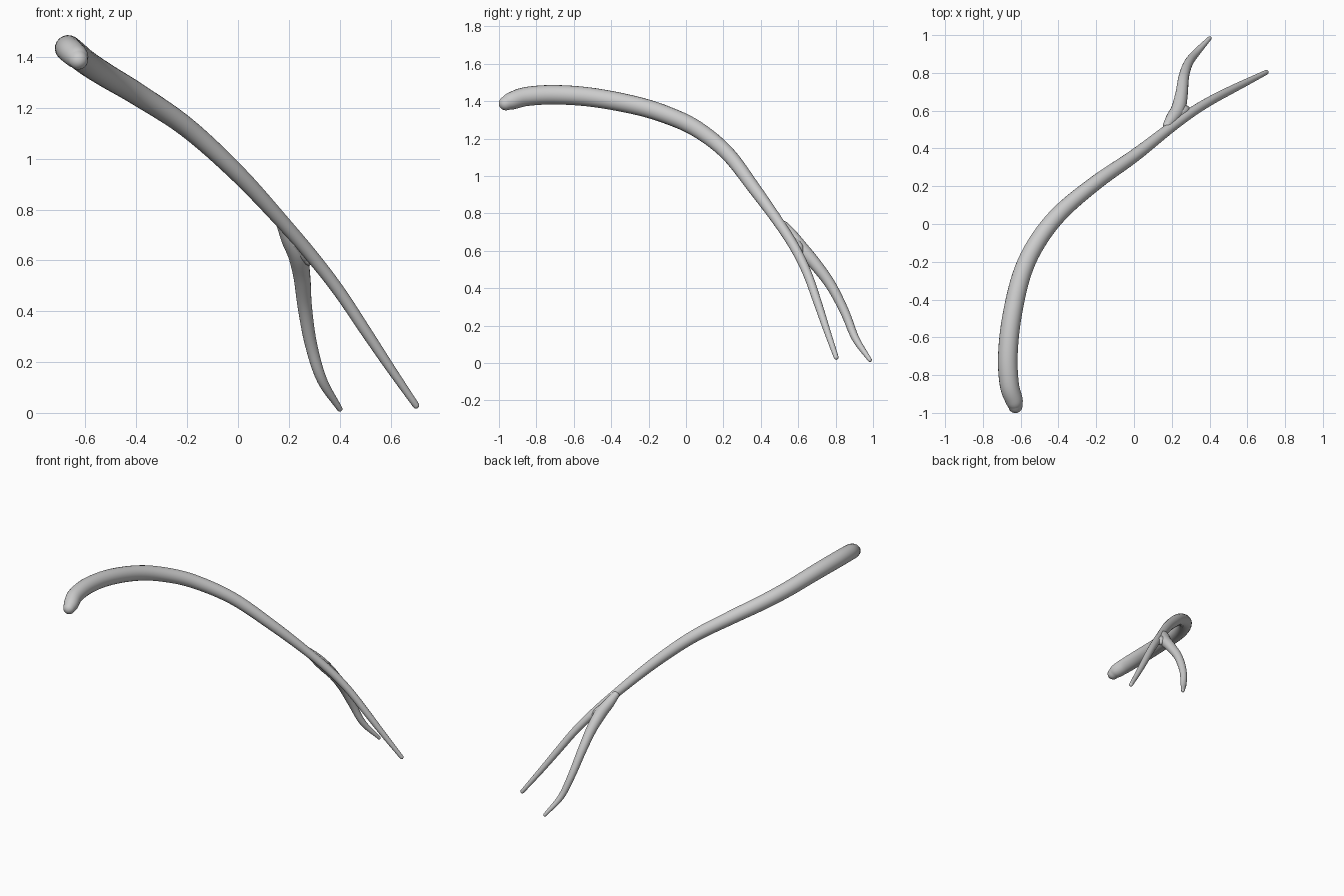
import bpy, bmesh, math
from mathutils import Vector

if "Cube" in bpy.data.objects:
    bpy.data.objects.remove(bpy.data.objects["Cube"])

SIDES = 20
STEPS = 6


def smooth_path(points):
    """Catmull-Rom samples of (x, y, z, radius) points."""
    p = [Vector(q) for q in points]
    p = [2 * p[0] - p[1]] + p + [2 * p[-1] - p[-2]]
    out = []
    for i in range(1, len(p) - 2):
        a, b, c, d = p[i - 1:i + 3]
        for s in range(STEPS):
            t = s / STEPS
            out.append(0.5 * (2 * b + (c - a) * t + (2 * a - 5 * b + 4 * c - d) * t * t
                              + (3 * b - a - 3 * c + d) * t ** 3))
    return out + [p[-2]]


def rounded(samples):
    """Add dome-shaped ends to the sampled path."""
    def dome(end, inner):
        away = (end.xyz - inner.xyz).normalized()
        return [Vector((*(end.xyz + away * end.w * math.sin(a)), end.w * math.cos(a)))
                for a in (math.radians(k) for k in (20, 40, 58, 74, 86))]
    return dome(samples[0], samples[1])[::-1] + samples + dome(samples[-1], samples[-2])


def tapered_limb(name, points):
    path = rounded(smooth_path(points))
    bm = bmesh.new()
    rings, side = [], Vector((1, 0, 0))
    for i, q in enumerate(path):
        tangent = (path[min(i + 1, len(path) - 1)].xyz - path[max(i - 1, 0)].xyz).normalized()
        side = (side - tangent * side.dot(tangent)).normalized()
        up = tangent.cross(side)
        angles = [2 * math.pi * k / SIDES for k in range(SIDES)]
        rings.append([bm.verts.new(q.xyz + q.w * (side * math.cos(a) + up * math.sin(a)))
                      for a in angles])
    for r0, r1 in zip(rings, rings[1:]):
        for k in range(SIDES):
            n = (k + 1) % SIDES
            bm.faces.new((r0[k], r0[n], r1[n], r1[k]))
    bm.faces.new(rings[0][::-1])
    bm.faces.new(rings[-1])
    bmesh.ops.recalc_face_normals(bm, faces=bm.faces)
    for f in bm.faces:
        f.smooth = True
    mesh = bpy.data.meshes.new(name)
    bm.to_mesh(mesh)
    bm.free()
    ob = bpy.data.objects.new(name, mesh)
    bpy.context.collection.objects.link(ob)
    return ob


# Main bough, thick end to thin tip
tapered_limb("main_branch", [
    (-0.628, -0.963, 1.388, 0.038), (-0.636, -0.93, 1.402, 0.047), (-0.66, -0.85, 1.425, 0.051),
    (-0.668, -0.70, 1.434, 0.052), (-0.648, -0.50, 1.42, 0.051), (-0.595, -0.27, 1.377, 0.049),
    (-0.515, -0.10, 1.325, 0.047), (-0.39, 0.06, 1.25, 0.044), (-0.20, 0.22, 1.122, 0.039),
    (0.0, 0.36, 0.94, 0.034), (0.18, 0.50, 0.745, 0.028), (0.30, 0.588, 0.605, 0.026),
    (0.40, 0.65, 0.475, 0.024), (0.50, 0.703, 0.325, 0.022), (0.60, 0.753, 0.175, 0.018),
    (0.70, 0.803, 0.03, 0.013)])

# Side twig, with its swollen root on the bough
tapered_limb("side_twig", [
    (0.177, 0.523, 0.735, 0.024), (0.203, 0.56, 0.685, 0.034), (0.235, 0.61, 0.62, 0.038),
    (0.252, 0.69, 0.53, 0.033), (0.263, 0.775, 0.415, 0.028), (0.287, 0.85, 0.27, 0.024),
    (0.33, 0.907, 0.13, 0.020), (0.40, 0.983, 0.016, 0.011)])

# Small web of bark filling the crotch of the fork
tapered_limb("fork_web", [
    (0.22, 0.56, 0.67, 0.026), (0.262, 0.598, 0.622, 0.027), (0.278, 0.607, 0.60, 0.020)])
